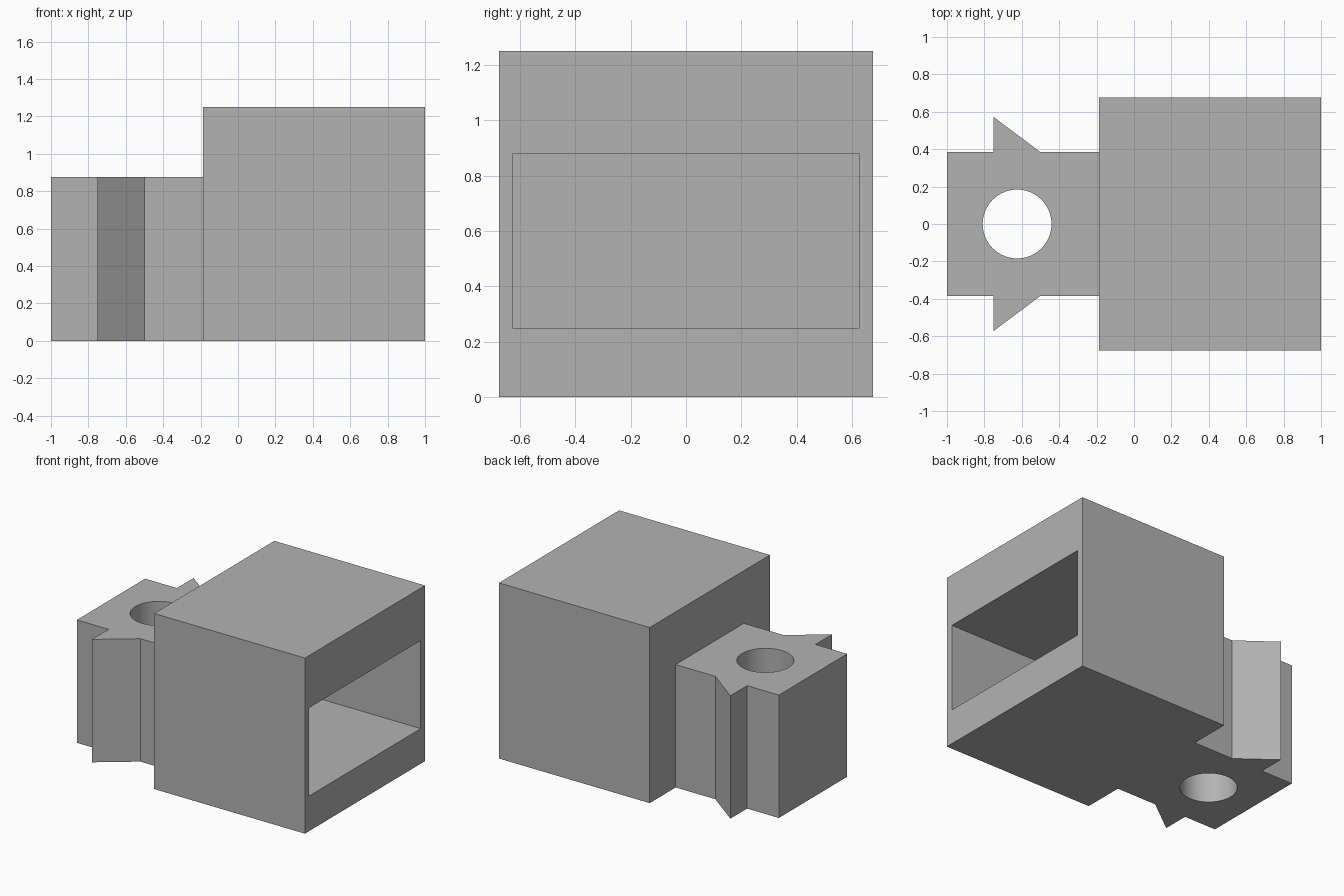
import bpy, bmesh, math

if "Cube" in bpy.data.objects:
    bpy.data.objects.remove(bpy.data.objects["Cube"])

grey = bpy.data.materials.new("plain_grey")
grey.diffuse_color = (0.45, 0.45, 0.45, 1)
grey.use_nodes = True
grey.node_tree.nodes["Principled BSDF"].inputs["Base Color"].default_value = grey.diffuse_color


def prism(name, outline, z0, z1):
    """Extrude a flat outline from z0 up to z1."""
    bm = bmesh.new()
    base = bm.faces.new([bm.verts.new((x, y, z0)) for x, y in outline])
    top = bmesh.ops.extrude_face_region(bm, geom=[base])["geom"]
    verts = [v for v in top if isinstance(v, bmesh.types.BMVert)]
    bmesh.ops.translate(bm, verts=verts, vec=(0, 0, z1 - z0))
    bmesh.ops.recalc_face_normals(bm, faces=bm.faces)
    mesh = bpy.data.meshes.new(name)
    bm.to_mesh(mesh)
    bm.free()
    mesh.materials.append(grey)
    ob = bpy.data.objects.new(name, mesh)
    bpy.context.collection.objects.link(ob)
    return ob


def cut(target, cutter):
    """Subtract the cutter and remove it."""
    mod = target.modifiers.new("cut", 'BOOLEAN')
    mod.operation = 'DIFFERENCE'
    mod.solver = 'EXACT'
    mod.object = cutter
    cutter.hide_render = True
    bpy.context.view_layer.objects.active = target
    bpy.ops.object.modifier_apply(modifier=mod.name)
    bpy.data.objects.remove(cutter)


def rect(x0, x1, half):
    return [(x0, -half), (x1, -half), (x1, half), (x0, half)]


# Body: stepped outline, box plus narrow tab with a barb on each side
JOIN = -0.1875
box = prism("box", rect(JOIN, 1, 0.676), 0, 1.25)
cut(box, prism("pocket", rect(-0.0625, 1.2, 0.627), 0.25, 0.877))

# Tab outline, mirrored in y
side = [(-1, 0.384), (-0.75, 0.384), (-0.75, 0.572), (-0.5, 0.384), (JOIN, 0.384)]
tab = prism("barbed_tab", side + [(x, -y) for x, y in reversed(side)], 0, 0.875)

# Round hole through the tab
circle = [(-0.625 + 0.184 * math.cos(math.tau * i / 64),
           0.184 * math.sin(math.tau * i / 64)) for i in range(64)]
cut(tab, prism("hole", circle, -0.1, 1))

# Smooth the hole wall, keep the edges sharp
bpy.ops.object.select_all(action='DESELECT')
tab.select_set(True)
bpy.context.view_layer.objects.active = tab
bpy.ops.object.shade_smooth_by_angle(angle=math.radians(30))
